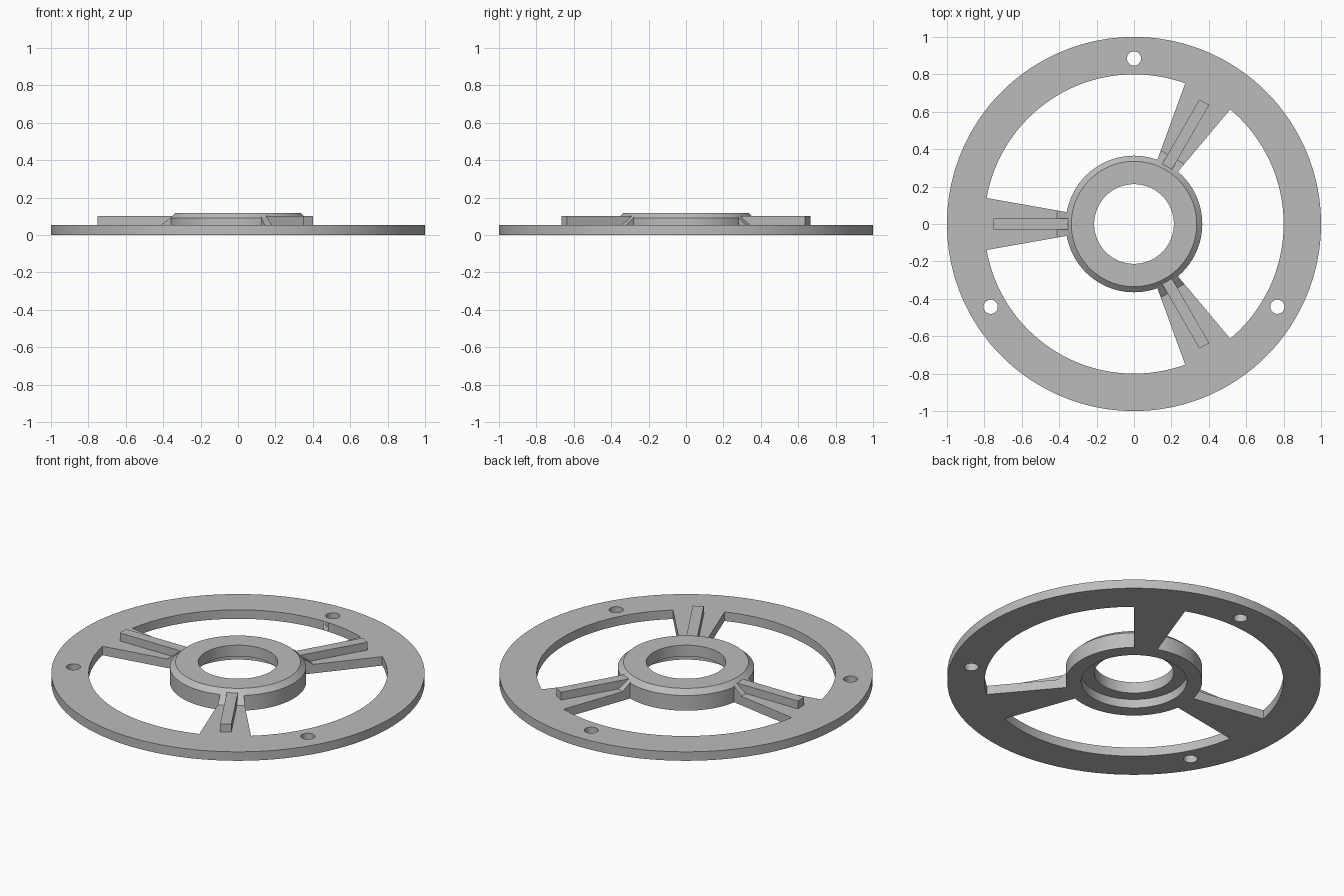
import bpy, bmesh
from math import cos, sin, tan, radians

if "Cube" in bpy.data.objects:
    bpy.data.objects.remove(bpy.data.objects["Cube"], do_unlink=True)

SEG = 180
PLATE_TOP, HUB_R, HUB_EDGE, HUB_TOP = 0.053, 0.365, 0.09, 0.118
SPOKE_ANGLES = (60, 180, 300)
SPREAD = 10  # half angle of a spoke, in degrees

grey = bpy.data.materials.new("plain grey")
grey.use_nodes = True
GREY = (0.5, 0.5, 0.5, 1)
grey.diffuse_color = GREY
grey.node_tree.nodes["Principled BSDF"].inputs["Base Color"].default_value = GREY


def polar(r, deg):
    return r * cos(radians(deg)), r * sin(radians(deg))


def circle(r, n=SEG, cx=0, cy=0):
    pts = [polar(r, 360 * i / n) for i in range(n)]
    return [(cx + x, cy + y) for x, y in pts]


def make_object(name, bm):
    bmesh.ops.recalc_face_normals(bm, faces=bm.faces)
    mesh = bpy.data.meshes.new(name)
    bm.to_mesh(mesh)
    bm.free()
    ob = bpy.data.objects.new(name, mesh)
    bpy.context.collection.objects.link(ob)
    mesh.materials.append(grey)
    return ob


def prism(name, outline, z0, z1):
    bm = bmesh.new()
    face = bm.faces.new([bm.verts.new((x, y, z0)) for x, y in outline])
    top = bmesh.ops.extrude_face_region(bm, geom=[face])["geom"]
    verts = [v for v in top if isinstance(v, bmesh.types.BMVert)]
    bmesh.ops.translate(bm, verts=verts, vec=(0, 0, z1 - z0))
    return make_object(name, bm)


def ring(name, profile):
    """Closed (radius, height) profile turned around the z axis."""
    bm = bmesh.new()
    loops = [[bm.verts.new((x, y, z)) for x, y in circle(r)] for r, z in profile]
    for a, b in zip(loops, loops[1:] + loops[:1]):
        for i in range(SEG):
            j = (i + 1) % SEG
            bm.faces.new((a[i], a[j], b[j], b[i]))
    return make_object(name, bm)


def smooth(ob):
    bpy.ops.object.select_all(action="DESELECT")
    ob.select_set(True)
    bpy.context.view_layer.objects.active = ob
    bpy.ops.object.shade_smooth_by_angle(angle=radians(25))


def cut(target, cutter):
    cutter.hide_render = True
    bpy.context.view_layer.objects.active = target
    mod = target.modifiers.new("cut", "BOOLEAN")
    mod.operation, mod.solver, mod.object = "DIFFERENCE", "EXACT", cutter
    bpy.ops.object.modifier_apply(modifier=mod.name)
    bpy.data.objects.remove(cutter, do_unlink=True)


# Flat plate: rim and three spokes left between the windows
plate = ring("rim_and_spokes", [(1, 0), (1, PLATE_TOP), (HUB_R, PLATE_TOP), (HUB_R, 0)])
for a in SPOKE_ANGLES:
    start, end = a + SPREAD, a + 120 - SPREAD
    arc = range(start, end + 1, 2)
    window = [polar(0.8, d) for d in arc] + [polar(0.34, d) for d in reversed(arc)]
    cut(plate, prism("window_cutter", window, -0.1, 0.2))

# Screw holes through the rim
for a in (90, 210, 330):
    cut(plate, prism("hole_cutter", circle(0.038, 32, *polar(0.885, a)), -0.1, 0.2))
smooth(plate)

# Chamfered hub with a bore, widened from below
hub = ring("hub", [(0.283, 0), (HUB_R, 0), (HUB_R, HUB_EDGE), (0.335, HUB_TOP),
                   (0.213, HUB_TOP), (0.213, 0.052), (0.283, 0.052)])
smooth(hub)

for n, a in enumerate(SPOKE_ANGLES, 1):
    # Stiffening rib along the spoke
    rib = prism(f"spoke_rib_{n}", [(0.35, -0.03), (0.752, -0.03), (0.752, 0.03), (0.35, 0.03)],
                PLATE_TOP, 0.1)
    rib.rotation_euler.z = radians(a)

    # Sloped gusset between spoke and hub
    bm = bmesh.new()
    sides = []
    for s in (-1, 1):
        t = s * tan(radians(SPREAD))
        sides.append([bm.verts.new((r, r * t, z)) for r, z in
                      ((0.355, PLATE_TOP), (0.412, PLATE_TOP), (0.355, 0.097))])
        bm.faces.new(sides[-1])
    for i in range(3):
        j = (i + 1) % 3
        bm.faces.new((sides[0][i], sides[0][j], sides[1][j], sides[1][i]))
    gusset = make_object(f"hub_gusset_{n}", bm)
    gusset.rotation_euler.z = radians(a)
